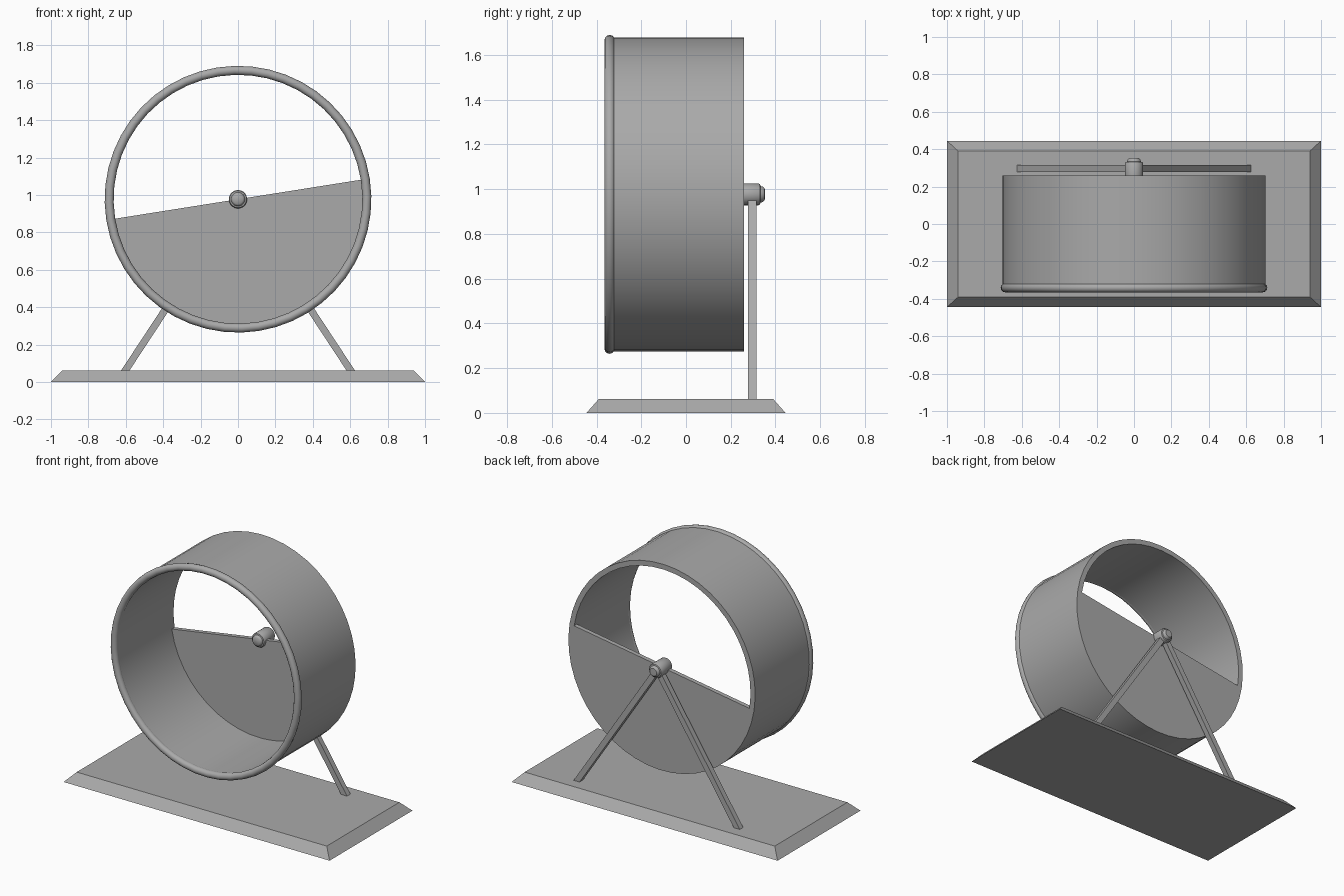
import bpy, bmesh, math
from mathutils import Vector

cube = bpy.data.objects.get("Cube")
if cube:
    bpy.data.objects.remove(cube, do_unlink=True)

grey = bpy.data.materials.new("plain grey")
grey.use_nodes = True
COLOUR = (0.4, 0.4, 0.4, 1)
grey.diffuse_color = COLOUR
grey.node_tree.nodes["Principled BSDF"].inputs["Base Color"].default_value = COLOUR

AXLE_Z = 0.977
TILT = math.radians(9)      # how far the wheel has turned
SEGMENTS = 48


def finish(name, bm, smooth=False):
    """Turn a bmesh into a named grey object."""
    bmesh.ops.remove_doubles(bm, verts=bm.verts, dist=1e-5)
    bmesh.ops.recalc_face_normals(bm, faces=bm.faces)
    mesh = bpy.data.meshes.new(name)
    bm.to_mesh(mesh)
    bm.free()
    mesh.materials.append(grey)
    obj = bpy.data.objects.new(name, mesh)
    bpy.context.collection.objects.link(obj)
    if smooth:
        bpy.ops.object.select_all(action='DESELECT')
        obj.select_set(True)
        bpy.context.view_layer.objects.active = obj
        bpy.ops.object.shade_smooth_by_angle(angle=math.radians(40))
    return obj


def lathe(name, profile, segments, closed=False):
    """Spin (radius, y) points around the axle."""
    bm = bmesh.new()
    start = Vector((math.cos(TILT), 0, math.sin(TILT)))
    centre = Vector((0, 0, AXLE_Z))
    verts = [bm.verts.new(centre + start * r + Vector((0, y, 0))) for r, y in profile]
    edges = [bm.edges.new(pair) for pair in zip(verts, verts[1:])]
    if closed:
        edges.append(bm.edges.new((verts[-1], verts[0])))
    bmesh.ops.spin(bm, geom=verts + edges, cent=centre, axis=(0, 1, 0),
                   angle=math.tau, steps=segments)
    return finish(name, bm, True)


def slab(name, outline, y0, y1):
    """Extrude an (x, z) outline from y0 to y1."""
    bm = bmesh.new()
    face = bm.faces.new([bm.verts.new((x, y0, z)) for x, z in outline])
    new = bmesh.ops.extrude_face_region(bm, geom=[face])["geom"]
    bmesh.ops.translate(bm, vec=(0, y1 - y0, 0),
                        verts=[v for v in new if isinstance(v, bmesh.types.BMVert)])
    return finish(name, bm)


# Base board with chamfered sides
bm = bmesh.new()
bmesh.ops.create_cube(bm, size=1)
for v in bm.verts:
    inset = 0.06 if v.co.z > 0 else 0
    v.co = (math.copysign(1 - inset, v.co.x),
            math.copysign(0.445 - inset * 0.92, v.co.y),
            0.062 if v.co.z > 0 else 0)
finish("base", bm)

# Open running drum
lathe("wheel_drum", [(0.667, -0.34), (0.702, -0.34), (0.702, 0.26), (0.667, 0.26)],
      SEGMENTS, closed=True)

# Rounded lip on the front of the drum
lip = [(0.689 + 0.024 * math.cos(a * math.tau / 12),
        -0.341 + 0.024 * math.sin(a * math.tau / 12)) for a in range(12)]
lathe("wheel_lip", lip, SEGMENTS, closed=True)

# Half disc closing the lower back of the drum
half = [(0.667 * math.cos(TILT - i * math.tau / SEGMENTS),
         AXLE_Z + 0.667 * math.sin(TILT - i * math.tau / SEGMENTS))
        for i in range(SEGMENTS // 2 + 1)]
slab("back_half_disc", half, 0.23, 0.26)

# Axle hub with a rounded cap at each end
lathe("axle_hub", [(0, 0.195), (0.026, 0.196), (0.035, 0.203), (0.037, 0.212),
                   (0.045, 0.214), (0.049, 0.22), (0.049, 0.325), (0.045, 0.331),
                   (0.037, 0.333), (0.035, 0.343), (0.026, 0.352), (0, 0.353)], 24)

# Two splayed legs
for name, side in (("left_leg", 1), ("right_leg", -1)):
    w = 0.0225
    slab(name, [(side * (0.61 - w), 0.05), (side * (0.61 + w), 0.05),
                (w * side, AXLE_Z), (-w * side, AXLE_Z)], 0.278, 0.315)
